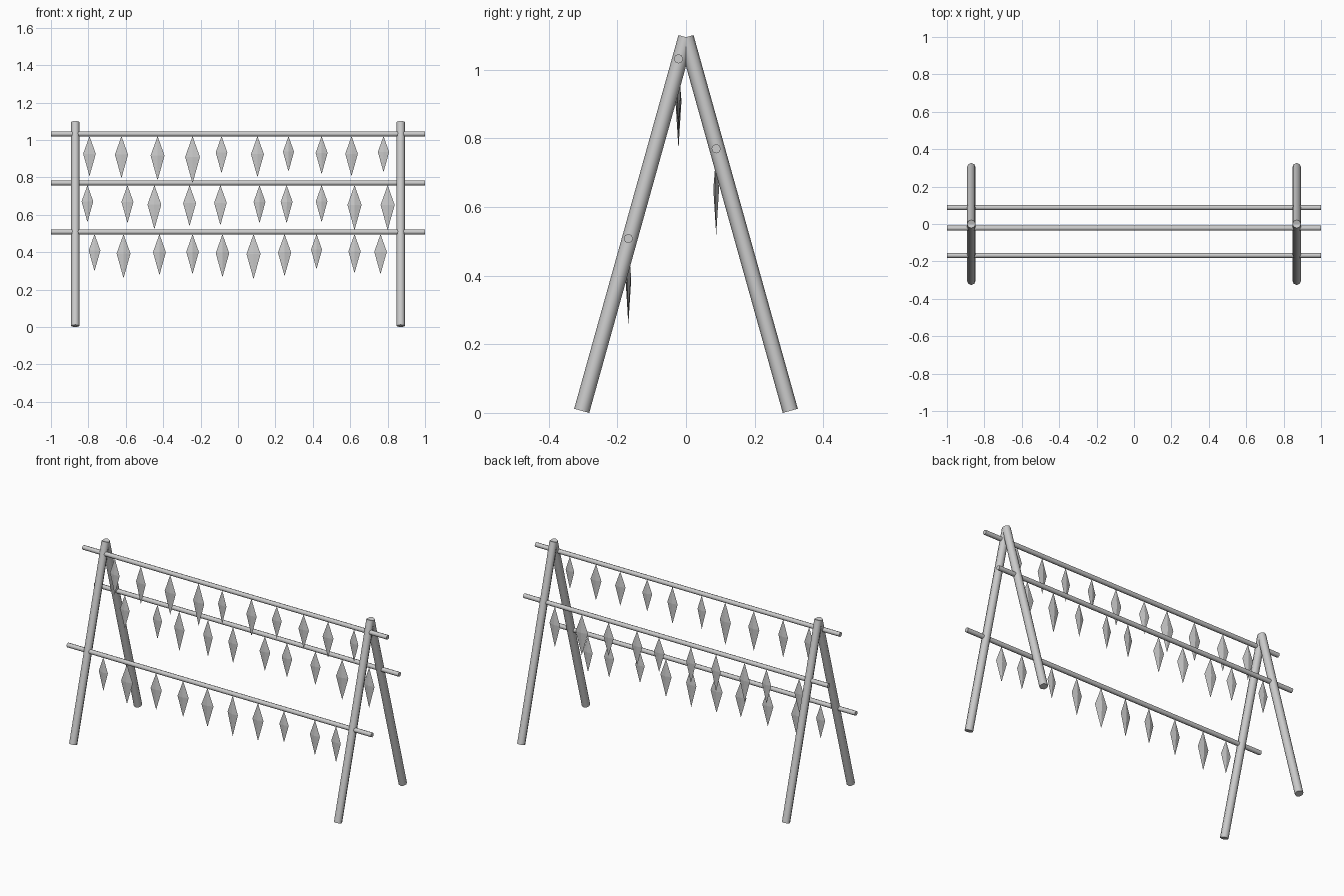
import bpy, bmesh, random
from math import cos, sin, pi, radians
from mathutils import Vector

if "Cube" in bpy.data.objects:
    bpy.data.objects.remove(bpy.data.objects["Cube"])

random.seed(4)

def finish(name, bm, smooth=True):
    bmesh.ops.recalc_face_normals(bm, faces=bm.faces)
    mesh = bpy.data.meshes.new(name)
    bm.to_mesh(mesh)
    bm.free()
    ob = bpy.data.objects.new(name, mesh)
    bpy.context.collection.objects.link(ob)
    for p in mesh.polygons:
        p.use_smooth = smooth and len(p.vertices) == 4
    return ob

def pole(name, a, b, radius, sides=8):
    a, b = Vector(a), Vector(b)
    d = b - a
    bm = bmesh.new()
    bmesh.ops.create_cone(bm, cap_ends=True, segments=sides, radius1=radius,
                          radius2=radius, depth=d.length)
    ob = finish(name, bm)
    ob.location = (a + b) / 2
    ob.rotation_mode = 'QUATERNION'
    ob.rotation_quaternion = d.to_track_quat('Z', 'Y')
    return ob

def pendant(name, x, y, top, h):
    # flattened four-sided double pyramid, tip up at the bar
    w, t = 0.158 * h, 0.035 * h
    bm = bmesh.new()
    up = bm.verts.new((0, 0, 0))
    low = bm.verts.new((0, 0, -h))
    ring = [bm.verts.new((w * cos(i * pi / 2), t * sin(i * pi / 2), -0.44 * h))
            for i in range(4)]
    for i in range(4):
        p, q = ring[i], ring[(i + 1) % 4]
        bm.faces.new((up, p, q))
        bm.faces.new((low, q, p))
    ob = finish(name, bm, False)
    ob.location = (x, y, top)
    ob.rotation_euler.z = radians(random.uniform(-10, 10))

# A-frame legs
for sx, side in ((-1, "left"), (1, "right")):
    for sy, end in ((-1, "front"), (1, "back")):
        pole(f"{end}_{side}_leg", (sx * 0.87, sy * 0.304, 0.006),
             (sx * 0.87, 0, 1.095), 0.0228)

# Bars with their hanging pendants: name, y, z, [(x, height), ...]
rows = [
    ("top_bar", -0.022, 1.032,
     [(-.794, .214), (-.623, .224), (-.43, .236), (-.243, .252), (-.088, .198),
      (.104, .219), (.27, .189), (.447, .203), (.607, .214), (.778, .192)]),
    ("middle_bar", 0.088, 0.770,
     [(-.805, .198), (-.591, .203), (-.447, .235), (-.259, .219), (-.094, .214),
      (.115, .203), (.26, .203), (.447, .198), (.623, .24), (.8, .24)]),
    ("lower_bar", -0.168, 0.508,
     [(-.767, .198), (-.612, .235), (-.42, .219), (-.243, .214), (-.083, .23),
      (.083, .24), (.249, .224), (.42, .187), (.623, .208), (.762, .214)]),
]
for name, y, z, items in rows:
    pole(name, (-1, y, z), (1, y, z), 0.0135)
    for i, (x, h) in enumerate(items):
        pendant(f"{name}_pendant_{i + 1}", x, y, z - 0.012, h)
